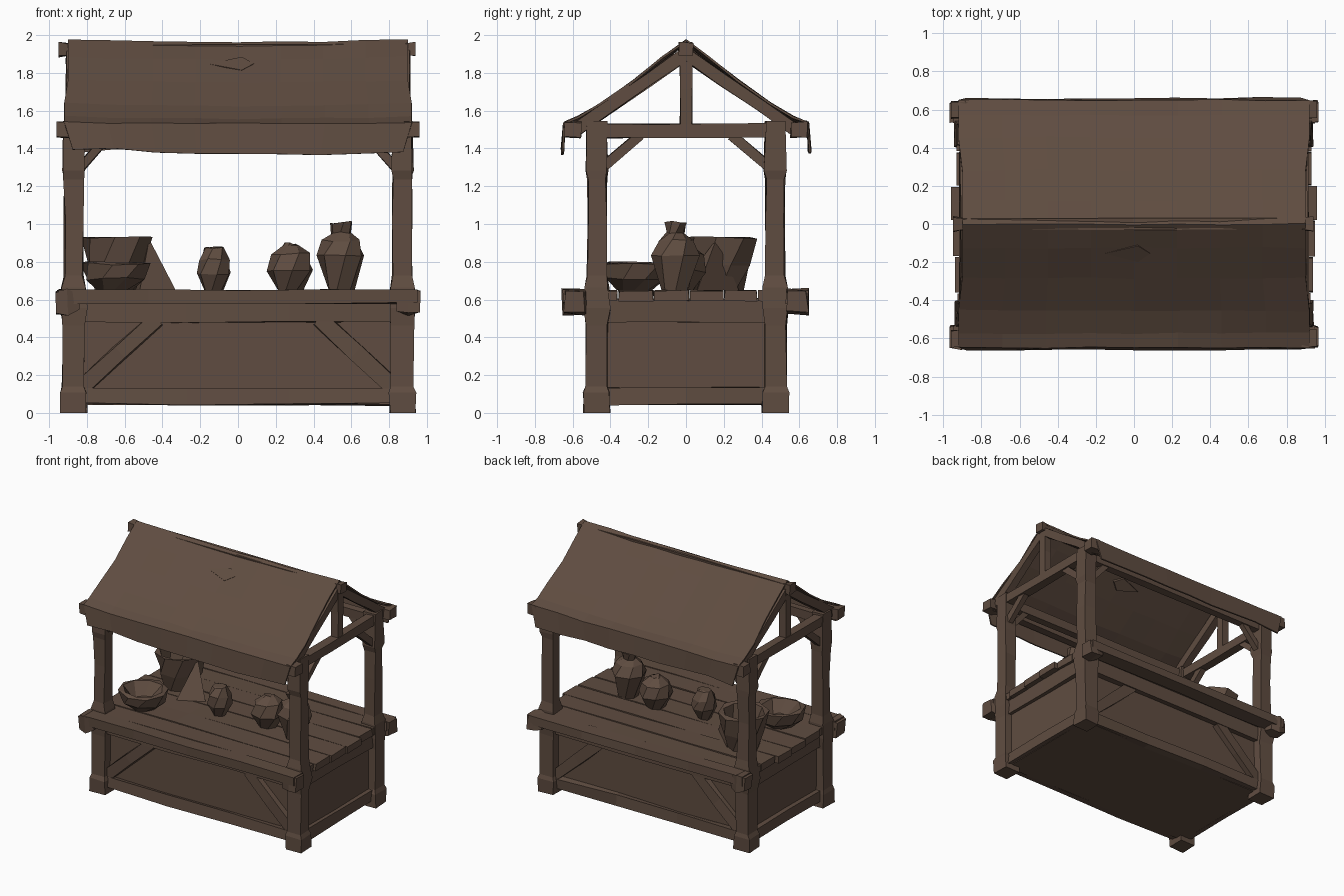
import bpy, bmesh, math, random
from mathutils import Vector

if "Cube" in bpy.data.objects:
    bpy.data.objects.remove(bpy.data.objects["Cube"])

random.seed(4)
wood = bpy.data.materials.new("dark_brown_wood")
wood.diffuse_color = (0.115, 0.073, 0.052, 1)
wood.use_nodes = True
wood.node_tree.nodes["Principled BSDF"].inputs["Base Color"].default_value = wood.diffuse_color


def finish(name, bm):
    bmesh.ops.recalc_face_normals(bm, faces=bm.faces)
    me = bpy.data.meshes.new(name)
    bm.to_mesh(me)
    bm.free()
    me.materials.append(wood)
    ob = bpy.data.objects.new(name, me)
    bpy.context.collection.objects.link(ob)
    return ob


def skin(bm, rings, cap_top=True):
    """Bridge closed rings of points with faces and cap the ends."""
    vr = [[bm.verts.new(p) for p in r] for r in rings]
    n = len(vr[0])
    for a, b in zip(vr, vr[1:]):
        for i in range(n):
            bm.faces.new((a[i], a[(i + 1) % n], b[(i + 1) % n], b[i]))
    bm.faces.new(vr[0])
    if cap_top:
        bm.faces.new(vr[-1])


def beam(name, p, q, w, h, cuts=2, jit=0.006, scales=None):
    """Rough hewn beam from p to q; w is sideways, h is the other thickness."""
    p, q = Vector(p), Vector(q)
    d = (q - p).normalized()
    ref = Vector((0, 1, 0)) if abs(d.z) > 0.95 else Vector((0, 0, 1))
    side = d.cross(ref).normalized()
    up = side.cross(d)
    stops = scales or [(i / cuts, 1) for i in range(cuts + 1)]
    rings = []
    for t, s in stops:
        c = p.lerp(q, t)
        ring = []
        for a, b in ((-1, -1), (1, -1), (1, 1), (-1, 1)):
            j = lambda: random.uniform(-jit, jit)
            ring.append(c + side * (a * w / 2 * s + j()) + up * (b * h / 2 * s + j()))
        rings.append(ring)
    bm = bmesh.new()
    skin(bm, rings)
    return finish(name, bm)


def pot(name, x, y, profile, sides=7, hollow=False, jit=0.008):
    """Faceted vessel from (radius, z) pairs."""
    rings = []
    for k, (r, z) in enumerate(profile):
        off = k * 0.35
        rings.append([Vector((x + r * math.cos(off + math.tau * i / sides) + random.uniform(-jit, jit),
                              y + r * math.sin(off + math.tau * i / sides) + random.uniform(-jit, jit),
                              z + (random.uniform(-jit, jit) if k else 0)))
                      for i in range(sides)])
    bm = bmesh.new()
    skin(bm, rings)
    return finish(name, bm)


# closed counter body
beam("counter_body", (-0.87, 0, 0.325), (0.87, 0, 0.325), 0.92, 0.56, 1, 0.003)

# corner posts: wide foot, thick lower part, slim upper part
post_shape = [(0, 1.3), (0.07, 1.33), (0.09, 1.12), (0.3, 1.12), (0.36, 1.3),
              (0.43, 1.18), (0.47, 0.95), (0.66, 0.92), (0.8, 0.95), (0.83, 1.06), (1, 0.98)]
for sx in (-1, 1):
    for sy in (-1, 1):
        beam("corner_post", (sx * 0.87, sy * 0.472, 0), (sx * 0.87, sy * 0.472, 1.545),
             0.105, 0.105, jit=0.006, scales=post_shape)

# counter frame on front and back: rails and diagonal braces
for sy in (-1, 1):
    y = sy * 0.475
    beam("counter_top_rail", (-0.82, y, 0.54), (0.82, y, 0.54), 0.06, 0.12, 3)
    beam("counter_bottom_rail", (-0.82, y, 0.085), (0.82, y, 0.085), 0.05, 0.08, 3, 0.01)
    for sx in (-1, 1):
        beam("counter_brace", (sx * 0.82, y, 0.14), (sx * 0.43, y, 0.5), 0.05, 0.085, 2)
# counter frame on the ends
for sx in (-1, 1):
    x = sx * 0.885
    beam("end_top_rail", (x, -0.43, 0.54), (x, 0.43, 0.54), 0.04, 0.12, 2)
    beam("end_bottom_rail", (x, -0.43, 0.09), (x, 0.43, 0.09), 0.04, 0.09, 2)

# counter top planks and thick edge beams
ys = [-0.535, -0.36, -0.17, 0.02, 0.2, 0.38, 0.535]
for a, b in zip(ys, ys[1:]):
    e = random.uniform(0.92, 0.96)
    beam("counter_plank", (-e, (a + b) / 2, 0.62), (e, (a + b) / 2, 0.62), b - a - 0.008, 0.055, 3, 0.004)
for sy in (-1, 1):
    beam("counter_edge_beam", (-0.95, sy * 0.59, 0.615), (0.95, sy * 0.59, 0.615), 0.115, 0.07, 4, 0.006)
    for sx in (-1, 1):
        beam("edge_beam_end", (sx * 0.84, sy * 0.59, 0.59), (sx * 0.965, sy * 0.59, 0.585),
             0.12, 0.12, 2, 0.012, [(0, 0.75), (0.5, 1.05), (1, 0.85)])

# gable frames
for sx in (-1, 1):
    x = sx * 0.88
    beam("tie_beam", (x, -0.45, 1.493), (x, 0.45, 1.493), 0.07, 0.075, 3, 0.004)
    beam("king_post", (x, 0, 1.51), (x, 0, 1.92), 0.06, 0.065, 2, 0.004)
    for sy in (-1, 1):
        beam("rafter", (x, sy * 0.6, 1.485), (x, 0, 1.9), 0.06, 0.065, 3, 0.005)
        beam("end_knee_brace", (x, sy * 0.43, 1.31), (x, sy * 0.24, 1.47), 0.045, 0.05, 1, 0.004)

# long roof beams with chunky ends, and knee braces under them
for sy in (-1, 1):
    beam("eave_beam", (-0.96, sy * 0.6, 1.5), (0.96, sy * 0.6, 1.5), 0.075, 0.07, 4, 0.006,
         [(0, 1.15), (0.04, 1.2), (0.06, 0.9), (0.5, 0.85), (0.94, 0.9), (0.96, 1.2), (1, 1.1)])
    beam("wall_plate", (-0.88, sy * 0.472, 1.49), (0.88, sy * 0.472, 1.49), 0.06, 0.07, 3, 0.004)
    for sx in (-1, 1):
        beam("long_knee_brace", (sx * 0.84, sy * 0.472, 1.29), (sx * 0.68, sy * 0.472, 1.47), 0.045, 0.045, 1, 0.004)
beam("ridge_beam", (-0.95, 0, 1.925), (0.94, 0, 1.925), 0.06, 0.06, 4, 0.006,
     [(0, 1.3), (0.04, 0.9), (0.5, 0.9), (0.96, 0.9), (1, 1.2)])

# sagging cloth roof with hanging flaps
half = [(0.12, 1.88), (0.28, 1.757), (0.45, 1.635), (0.57, 1.565), (0.645, 1.535), (0.655, 1.39)]
section = [(-y, z) for y, z in reversed(half)] + [(0, 1.972)] + half
cols = 9
bm = bmesh.new()
grid = []
for i in range(cols):
    t = i / (cols - 1) * 2 - 1
    row = []
    for y, z in section:
        hang = z < 1.4
        sag = 0.014 * (1 - t * t) * (0.4 if abs(y) > 0.6 else 1)
        dz = random.uniform(-0.018, 0.015) if hang else random.uniform(-0.004, 0.004)
        if hang and y < 0:
            dz -= 0.012 * t
        x = t * (0.875 if hang else 0.9 + 0.02 * (abs(y) > 0.4))
        row.append(bm.verts.new((x, y + random.uniform(-0.005, 0.005), z - sag + dz)))
    grid.append(row)
for a, b in zip(grid, grid[1:]):
    for k in range(len(section) - 1):
        bm.faces.new((a[k], b[k], b[k + 1], a[k + 1]))
cloth = finish("cloth_roof", bm)
thick = cloth.modifiers.new("thickness", "SOLIDIFY")
thick.thickness = 0.012
thick.offset = 0

# small torn patch on the front slope
bm = bmesh.new()
patch = [(-0.155, -0.155, 1.848), (0.02, -0.2, 1.815), (0.085, -0.155, 1.85), (0.02, -0.115, 1.885)]
skin(bm, [[Vector(p) - Vector((0, -0.02, 0.03)) for p in patch], [Vector(p) for p in patch]])
finish("roof_patch", bm)

# goods on the counter
pot("deep_basket", -0.64, 0.185, [(0.12, 0.65), (0.165, 0.78), (0.185, 0.93), (0.155, 0.925), (0.11, 0.76)], 8)
pot("bowl", -0.65, -0.27, [(0.09, 0.65), (0.165, 0.71), (0.185, 0.79), (0.15, 0.795), (0.08, 0.7)], 8)
pot("small_jar", -0.125, -0.05, [(0.05, 0.65), (0.095, 0.74), (0.09, 0.81), (0.05, 0.87), (0.04, 0.88)])
pot("round_jar", 0.275, -0.01, [(0.07, 0.65), (0.125, 0.75), (0.105, 0.84), (0.045, 0.89), (0.03, 0.895)])
pot("tall_vase", 0.545, -0.055, [(0.075, 0.65), (0.135, 0.83), (0.1, 0.91), (0.05, 0.955), (0.065, 1.01)])

# draped cloth spilling from the basket
bm = bmesh.new()
v = [bm.verts.new(p) for p in ((-0.47, 0.16, 0.92), (-0.33, 0.06, 0.65), (-0.52, -0.04, 0.65), (-0.56, 0.28, 0.65))]
for f in ((0, 1, 2), (0, 2, 3), (0, 3, 1), (1, 2, 3)):
    bm.faces.new([v[i] for i in f])
finish("draped_sack", bm)
